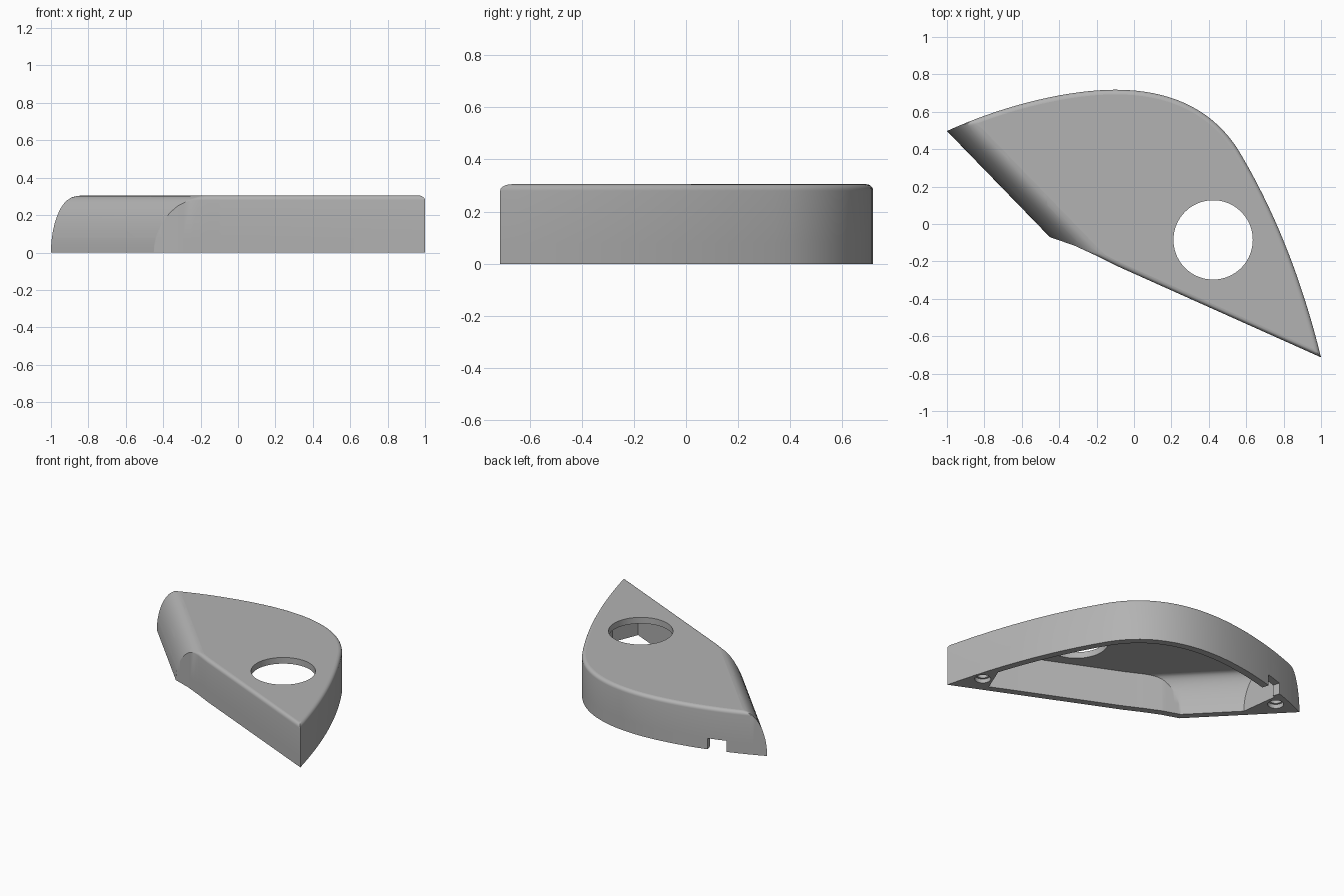
import bpy
import bmesh
import math
from mathutils import Vector
from mathutils.geometry import interpolate_bezier

if "Cube" in bpy.data.objects:
    bpy.data.objects.remove(bpy.data.objects["Cube"])

HEIGHT, WALL, ROOF, FILLET = 0.305, 0.05, 0.045, 0.025
ROUND = 0.145                                   # width of the broad rounded side
EDGE_A, EDGE_B = Vector((-1.0, 0.497)), Vector((-0.45, -0.07))
ALONG = (EDGE_B - EDGE_A).normalized()
INWARD = Vector((-ALONG.y, ALONG.x))
OPENING, OPENING_R = (0.423, -0.085), 0.212


def depth(p):
    """Distance inward from the foot of the rounded side."""
    return (Vector((p[0], p[1])) - EDGE_A).dot(INWARD)


def circle(centre, radius, sides):
    return [Vector((centre[0] + radius * math.cos(math.tau * i / sides),
                    centre[1] + radius * math.sin(math.tau * i / sides)))
            for i in range(sides)]


def inset(points, amount, rounded_amount):
    """Move the sides of an outline inward, the rounded side by its own amount."""
    result = []
    for i, p in enumerate(points):
        before, after = points[i - 1], points[(i + 1) % len(points)]
        d0, d1 = (p - before).normalized(), (after - p).normalized()
        n0, n1 = Vector((-d0.y, d0.x)), Vector((-d1.y, d1.x))
        a0 = rounded_amount if before == EDGE_A else amount
        a1 = rounded_amount if p == EDGE_A else amount
        if a0 == a1:
            result.append(p + (n0 + n1) * a0 / (1 + n0.dot(n1)))
        else:
            det = n0.x * n1.y - n0.y * n1.x
            result.append(p + Vector((a0 * n1.y - a1 * n0.y, n0.x * a1 - n1.x * a0)) / det)
    return result


def clip(points, a, b):
    """Keep the part of an outline on the left of the line from a to b."""
    a, b = Vector(a), Vector(b)
    normal = Vector((a.y - b.y, b.x - a.x))
    result = []
    for i, q in enumerate(points):
        p = points[i - 1]
        dp, dq = (p - a).dot(normal), (q - a).dot(normal)
        if (dp > 0) != (dq > 0):
            result.append(p.lerp(q, dp / (dp - dq)))
        if dq > 0:
            result.append(q)
    return result


def add_sheet(target, rings, start, height):
    """Walls through the rings and a roof with the opening, rounded down on one side."""
    bm = bmesh.new()
    rows = [[bm.verts.new((p.x, p.y, z)) for p in pts] for pts, z in rings]
    count = len(rows[0])
    for low, high in zip(rows, rows[1:]):
        for i in range(count):
            j = (i + 1) % count
            if max(depth(low[i].co), depth(low[j].co)) > start + 0.0001:
                bm.faces.new((low[i], low[j], high[j], high[i]))
    hole = [bm.verts.new((p.x, p.y, height)) for p in circle(OPENING, OPENING_R, 96)]
    edges = []
    for loop in (rows[-1], hole):
        for i, v in enumerate(loop):
            edges.append(bm.edges.get((loop[i - 1], v)) or bm.edges.new((loop[i - 1], v)))
    bmesh.ops.triangle_fill(bm, use_beauty=True, edges=edges, normal=(0, 0, 1))
    # Slice parallel to the rounded side, then lower the roof to an ellipse
    width, steps = ROUND - start, 12
    for i in range(1, steps + 1):
        d = start + width * (1 - math.cos(math.pi / 2 * i / steps))
        bmesh.ops.bisect_plane(bm, geom=bm.verts[:] + bm.edges[:] + bm.faces[:], dist=0.000001,
                               plane_co=(EDGE_A + INWARD * d).to_3d(),
                               plane_no=INWARD.to_3d())
    for v in bm.verts:
        u = min(max((depth(v.co) - start) / width, 0), 1)
        if u < 0.0001:
            u = 0
        v.co.z = min(v.co.z, height * math.sqrt(1 - (1 - u) ** 2))
    part = bpy.data.meshes.new("sheet")
    bm.to_mesh(part)
    bm.free()
    target.from_mesh(part)
    bpy.data.meshes.remove(part)


def add_bore(bm, centre, steps, sides, cap):
    """Stepped round hole through the given (radius, height) rings."""
    rows = [[bm.verts.new((p.x, p.y, z)) for p in circle(centre, r, sides)] for r, z in steps]
    for low, high in zip(rows, rows[1:]):
        for i in range(sides):
            bm.faces.new((low[i - 1], low[i], high[i], high[i - 1]))
    if cap:
        bm.faces.new(rows[-1])


def cut_notch(bm, start, end, top):
    """Open a slot in the lower wall and line it with jambs and a lintel."""
    start, end = Vector(start), Vector(end)
    tangent = (end - start).normalized()
    out = Vector((-tangent.y, tangent.x))
    length = (end - start).length
    for co, no in ((start.to_3d(), tangent.to_3d()), (end.to_3d(), tangent.to_3d()),
                   (Vector((0, 0, top)), Vector((0, 0, 1)))):
        bmesh.ops.bisect_plane(bm, geom=bm.verts[:] + bm.edges[:] + bm.faces[:],
                               dist=0.000001, plane_co=co, plane_no=no)

    def local(p):
        offset = Vector((p.x, p.y)) - start
        return offset.dot(tangent), offset.dot(out)

    doomed = []
    for f in bm.faces:
        c = f.calc_center_median()
        t, n = local(c)
        if 0 < t < length and abs(n) < 0.09 and c.z < top:
            doomed.append(f)
    bmesh.ops.delete(bm, geom=doomed, context='FACES')
    rim = [e for e in bm.edges if e.is_boundary
           and all(abs(local(v.co)[1]) < 0.09 for v in e.verts)]
    lintel = {v for e in rim for v in e.verts if abs(v.co.z - top) < 0.0001}
    outer = sorted((v for v in lintel if local(v.co)[1] > -WALL / 2),
                   key=lambda v: local(v.co)[0])
    inner = sorted((v for v in lintel if local(v.co)[1] <= -WALL / 2),
                   key=lambda v: -local(v.co)[0])
    for e in rim:
        a, b = e.verts
        if max(a.co.z, b.co.z) < 0.0001:
            lifted = [bm.verts.new((v.co.x, v.co.y, top)) for v in (b, a)]
            bm.faces.new([a, b] + lifted)
    if len(outer) + len(inner) > 2:
        bm.faces.new(outer + inner)


# Outline, counter-clockwise from the sharp tip
curves = [
    [(1, -0.713), (0.9, -0.31), (0.76, 0.06), (0.555, 0.4)],
    [(0.555, 0.4), (0.42, 0.61), (0.2, 0.718), (-0.1, 0.718)],
    [(-0.1, 0.718), (-0.35, 0.718), (-0.7, 0.635), EDGE_A],
]
outline = []
for curve in curves:
    pts = interpolate_bezier(*[Vector(p).to_3d() for p in curve], 18)
    outline += [p.to_2d() for p in pts[:-1]]
outline += [EDGE_A, EDGE_B]
outline += [Vector(p) for p in ((-0.32, -0.115), (-0.2, -0.17), (-0.09, -0.225))]

# Outer skin with a small fillet around the top
shell = bmesh.new()
outer_rings = [(outline, 0)]
for k in range(6):
    a = math.pi / 2 * k / 5
    outer_rings.append((inset(outline, FILLET * (1 - math.cos(a)), 0),
                        HEIGHT - FILLET + FILLET * math.sin(a)))
add_sheet(shell, outer_rings, 0, HEIGHT)

# Hollow underside, ending at solid blocks in both pointed ends
cavity = inset(outline, WALL, WALL)
cavity = clip(cavity, (-0.755, 0.6), (-0.69, 0.1))
cavity = clip(cavity, (0.595, -1), (1.41, 1))
add_sheet(shell, [(cavity, 0), (cavity, HEIGHT - ROOF)], WALL, HEIGHT - ROOF)

# Round opening and the stepped screw holes in the end blocks
add_bore(shell, OPENING, [(OPENING_R, HEIGHT - ROOF), (OPENING_R, HEIGHT)], 96, False)
for centre in ((0.872, -0.505), (-0.815, 0.475)):
    add_bore(shell, centre, [(0.053, 0), (0.053, 0.03), (0.04, 0.03), (0.04, 0.17)], 32, True)
bmesh.ops.remove_doubles(shell, verts=shell.verts[:], dist=0.00002)

# Flat underside rim, then the cable notch in the back wall
foot = [e for e in shell.edges
        if e.is_boundary and max(v.co.z for v in e.verts) < 0.0001]
bmesh.ops.triangle_fill(shell, use_beauty=True, edges=foot, normal=(0, 0, -1))
cut_notch(shell, (-0.745, 0.6), (-0.62, 0.637), 0.08)
bmesh.ops.remove_doubles(shell, verts=shell.verts[:], dist=0.00002)
bmesh.ops.recalc_face_normals(shell, faces=shell.faces[:])

mesh = bpy.data.meshes.new("cover_shell")
shell.to_mesh(mesh)
shell.free()
cover = bpy.data.objects.new("cover_shell", mesh)
bpy.context.collection.objects.link(cover)

# Single grey plastic
grey = bpy.data.materials.new("grey_plastic")
grey.use_nodes = True
grey.diffuse_color = (0.45, 0.45, 0.45, 1)
grey.node_tree.nodes["Principled BSDF"].inputs["Base Color"].default_value = grey.diffuse_color
mesh.materials.append(grey)

# Smooth curved walls, flat level faces
bpy.ops.object.select_all(action='DESELECT')
cover.select_set(True)
bpy.context.view_layer.objects.active = cover
bpy.ops.object.shade_smooth_by_angle(angle=math.radians(30))
for poly in mesh.polygons:
    if abs(poly.normal.z) > 0.9999:
        poly.use_smooth = False
